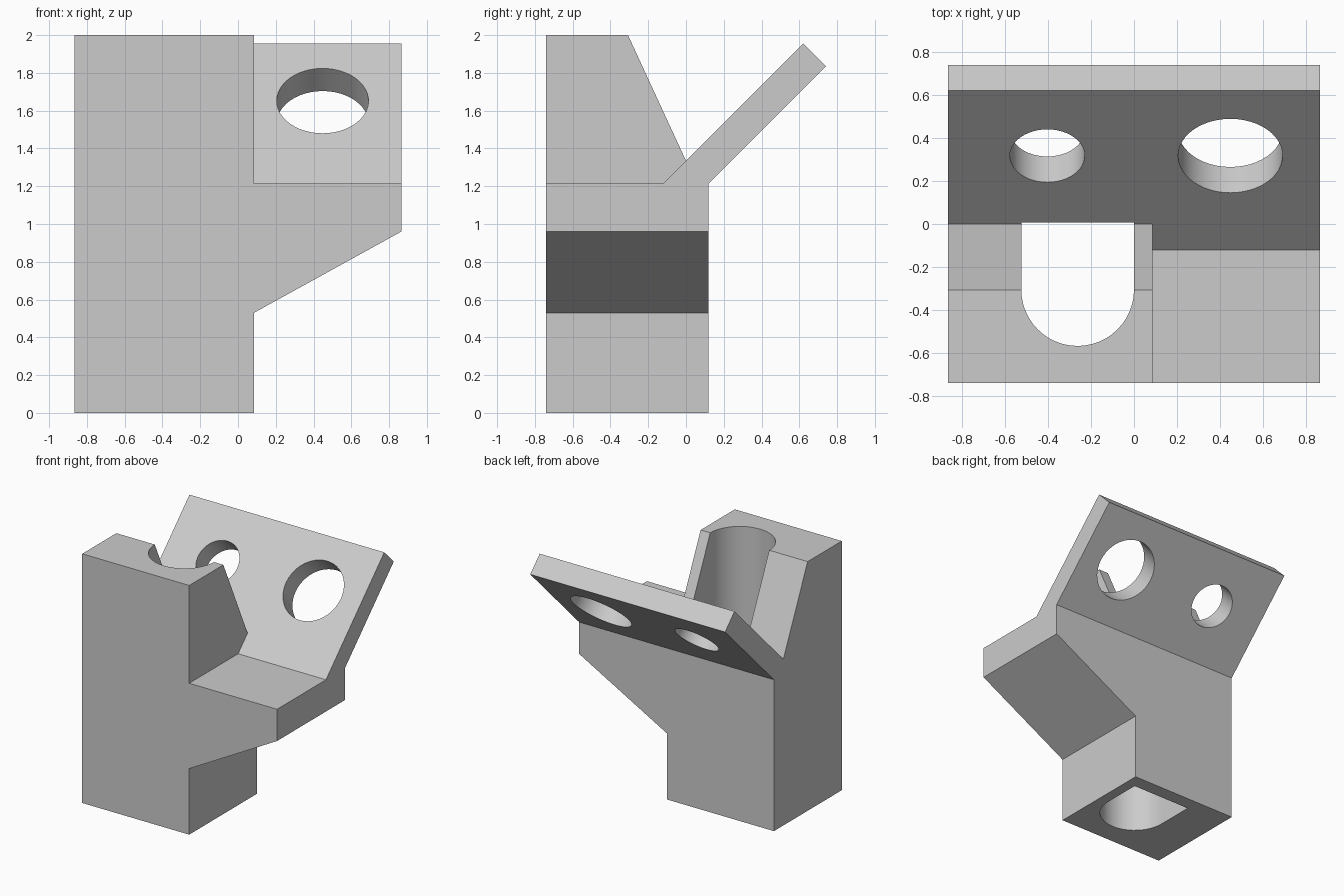
import bpy, bmesh, math
from mathutils import Vector

cube = bpy.data.objects.get("Cube")
if cube:
    bpy.data.objects.remove(cube, do_unlink=True)

grey = bpy.data.materials.new("light grey")
grey.use_nodes = True
colour = (0.6, 0.6, 0.6, 1)
grey.diffuse_color = colour
grey.node_tree.nodes["Principled BSDF"].inputs["Base Color"].default_value = colour


def prism(name, points, start, sweep):
    """Extrude a closed outline, given as 3D points, along a vector."""
    bm = bmesh.new()
    face = bm.faces.new([bm.verts.new(Vector(p) + Vector(start)) for p in points])
    moved = bmesh.ops.extrude_face_region(bm, geom=[face])["geom"]
    bmesh.ops.translate(bm, vec=Vector(sweep),
                        verts=[g for g in moved if isinstance(g, bmesh.types.BMVert)])
    bmesh.ops.recalc_face_normals(bm, faces=bm.faces)
    mesh = bpy.data.meshes.new(name)
    bm.to_mesh(mesh)
    bm.free()
    mesh.materials.append(grey)
    ob = bpy.data.objects.new(name, mesh)
    bpy.context.collection.objects.link(ob)
    return ob


def combine(target, other, operation):
    """Apply an exact boolean and discard the helper."""
    mod = target.modifiers.new(operation, 'BOOLEAN')
    mod.operation, mod.solver, mod.object = operation, 'EXACT', other
    bpy.context.view_layer.objects.active = target
    bpy.ops.object.modifier_apply(modifier=mod.name)
    bpy.data.objects.remove(other, do_unlink=True)


LEFT, RIGHT, FRONT, BACK = 0.865, -0.865, -0.74, 0.12
SIDE, SHELF = 0.085, 1.215

# Column with a sloping rear shoulder
column_outline = [(FRONT, 0), (BACK, 0), (BACK, SHELF), (0, SHELF + 0.12),
                  (-0.307, 2), (FRONT, 2)]
body = prism("bracket_body", [(0, y, z) for y, z in column_outline],
             (RIGHT, 0, 0), (SIDE - RIGHT, 0, 0))

# Side shelf with a slanted underside
shelf_outline = [(0, 0.53), (SIDE, 0.53), (LEFT, 0.96), (LEFT, SHELF), (0, SHELF)]
shelf = prism("side_shelf", [(x, 0, z) for x, z in shelf_outline],
              (0, FRONT, 0), (0, BACK - FRONT, 0))
combine(body, shelf, 'UNION')

# Tilted plate across the full width
plate_outline = [(-BACK, SHELF), (BACK, SHELF), (0.74, 1.835), (0.62, 1.955)]
plate = prism("tilted_plate", [(0, y, z) for y, z in plate_outline],
              (RIGHT, 0, 0), (LEFT - RIGHT, 0, 0))
combine(body, plate, 'UNION')

# Vertical slot, round at the front and flat at the back
r, cx, cy = 0.262, -0.262, -0.305
slot_outline = [(cx - r, 0.008), (cx + r, 0.008)]
for i in range(25):
    a = -math.pi * i / 24
    slot_outline.append((cx + r * math.cos(a), cy + r * math.sin(a)))
slot = prism("slot_cutter", [(x, y, 0) for x, y in slot_outline],
             (0, 0, -0.1), (0, 0, 2.2))
combine(body, slot, 'DIFFERENCE')

# Two round holes square to the plate
normal = Vector((0, -1, 1)).normalized()
along = Vector((0, 1, 1)).normalized()
for x, radius in ((0.448, 0.243), (-0.403, 0.174)):
    ring = [Vector((radius * math.cos(a), 0, 0)) + along * radius * math.sin(a)
            for a in (math.tau * i / 48 for i in range(48))]
    centre = Vector((x, 0.317, 1.652)) + normal * 0.04
    hole = prism("hole_cutter", ring, centre, normal * -0.3)
    combine(body, hole, 'DIFFERENCE')

# Merge flat regions and smooth the bores
bm = bmesh.new()
bm.from_mesh(body.data)
bmesh.ops.remove_doubles(bm, verts=bm.verts, dist=0.0001)
bmesh.ops.dissolve_limit(bm, angle_limit=0.01, verts=bm.verts, edges=bm.edges)
bm.to_mesh(body.data)
bm.free()
bpy.ops.object.select_all(action='DESELECT')
body.select_set(True)
bpy.context.view_layer.objects.active = body
bpy.ops.object.shade_smooth_by_angle(angle=math.radians(30))
